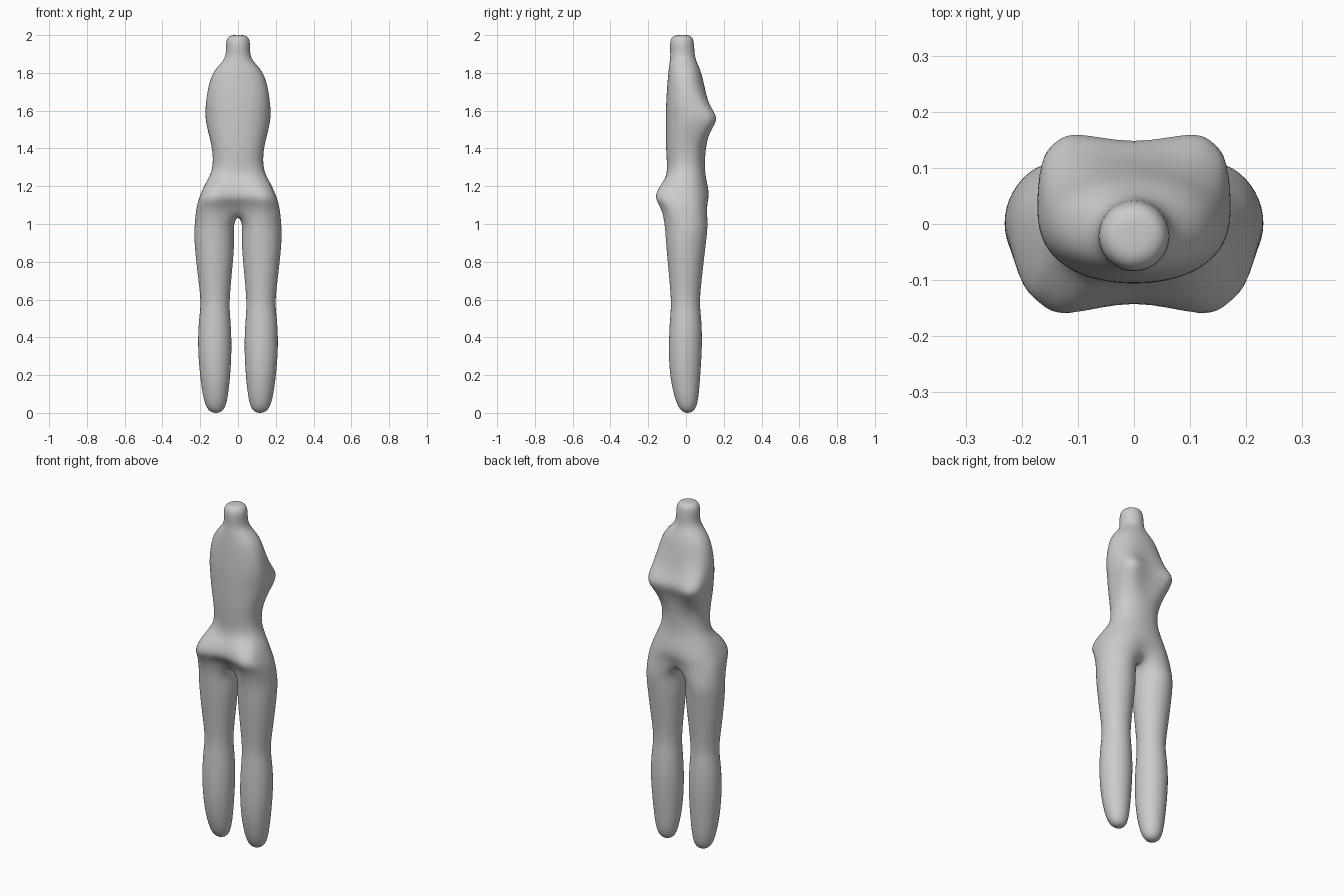
import bpy, bmesh
from math import sin, cos, pi

if "Cube" in bpy.data.objects:
    bpy.data.objects.remove(bpy.data.objects["Cube"])

# Torso rows: z, half width, front y(+), back y(-), front roundness, back roundness,
# front cleft, back cleft
TORSO = [
    (1.995, .042, .022, -.062, 1, 1, 0, 0),
    (1.965, .062, .040, -.083, 1, 1, 0, 0),
    (1.90, .065, .046, -.083, 1, 1, 0, 0),
    (1.855, .088, .058, -.087, .95, .95, 0, 0),
    (1.80, .130, .080, -.093, .9, .9, 0, 0),
    (1.72, .157, .100, -.100, .85, .9, 0, 0),
    (1.63, .170, .132, -.105, .65, .9, .008, 0),
    (1.56, .171, .167, -.106, .55, .9, .020, 0),
    (1.49, .158, .137, -.106, .65, .9, .012, 0),
    (1.40, .138, .106, -.105, .85, .9, 0, 0),
    (1.31, .135, .100, -.101, .9, .9, 0, 0),
    (1.25, .153, .105, -.112, .9, .8, 0, .004),
    (1.20, .179, .115, -.145, .9, .65, 0, .014),
    (1.14, .204, .123, -.167, .85, .58, .004, .028),
    (1.08, .220, .120, -.140, .8, .65, .022, .045),
]
# Leg rings: z, inner x, outer x, front y, back y
LEG = [
    (.99, .021, .229, .113, -.112),
    (.90, .021, .229, .105, -.105),
    (.75, .032, .215, .088, -.092),
    (.60, .044, .199, .074, -.080),
    (.50, .041, .205, .080, -.084),
    (.36, .035, .211, .084, -.090),
    (.20, .042, .200, .075, -.083),
    (.07, .058, .180, .063, -.055),
    (.015, .080, .154, .042, -.026),
]


def torso_half(row):
    z, hw, yf, yb, ef, eb, df, db = row
    mid, pts = (yf + yb) / 2, []
    for k in range(9):
        s, c = sin(pi * k / 8), cos(pi * k / 8)
        e = ef if k < 4 else eb if k > 4 else 1
        x = hw * max(s, 0) ** e if 0 < k < 8 else 0
        y = mid if k == 4 else mid + (yf - mid) * c ** e if c > 0 else mid + (yb - mid) * (-c) ** e
        y += {0: -df, 8: db}.get(k, 0)
        pts.append((x, y, z))
    return pts


def leg_ring(row):
    z, xi, xo, yf, yb = row
    return [((xi + xo) / 2 + (xo - xi) / 2 * cos(a), (yf + yb) / 2 + (yf - yb) / 2 * sin(a), z)
            for a in (pi * (4 - k) / 6 for k in range(12))]


bm = bmesh.new()


def add(pts):
    return [bm.verts.new(p) for p in pts]


def bridge(a, b, closed):
    n = len(a)
    for i in range(n if closed else n - 1):
        j = (i + 1) % n
        bm.faces.new((a[i], a[j], b[j], b[i]))


# Neck cap and torso
rows = [add(torso_half(r)) for r in TORSO]
tip = bm.verts.new((0, -.02, 2.0))
for i in range(8):
    bm.faces.new((tip, rows[0][i + 1], rows[0][i]))
for a, b in zip(rows, rows[1:]):
    bridge(a, b, False)

# Crotch bridge leading into the leg
crotch = add([(0, y, 1.035) for y in (-.05, 0, .05)])
rings = [rows[-1] + crotch] + [add(leg_ring(r)) for r in LEG]
for a, b in zip(rings, rings[1:]):
    bridge(a, b, True)
toe = bm.verts.new((.116, .008, 0))
for i in range(12):
    bm.faces.new((toe, rings[-1][i], rings[-1][(i + 1) % 12]))

bmesh.ops.recalc_face_normals(bm, faces=bm.faces)
for f in bm.faces:
    f.smooth = True
mesh = bpy.data.meshes.new("mannequin_body")
bm.to_mesh(mesh)
bm.free()
body = bpy.data.objects.new("mannequin_body", mesh)
bpy.context.collection.objects.link(body)

# Mirror and subdivide
mir = body.modifiers.new("mirror", 'MIRROR')
mir.use_clip = True
mir.merge_threshold = .0005
sub = body.modifiers.new("smooth", 'SUBSURF')
sub.levels = sub.render_levels = 2

# Push the cage out so the smoothed surface passes through the profile points
target = [v.co.copy() for v in mesh.vertices]
for _ in range(4):
    dg = bpy.context.evaluated_depsgraph_get()
    smooth = body.evaluated_get(dg).data
    limit = [smooth.vertices[i].co.copy() for i in range(len(target))]
    for v, t, l in zip(mesh.vertices, target, limit):
        d = (t - l) * .8
        if d.length < .06:
            v.co += d
        if t.x == 0:
            v.co.x = 0
    mesh.update()
    body.update_tag()
    bpy.context.view_layer.update()
